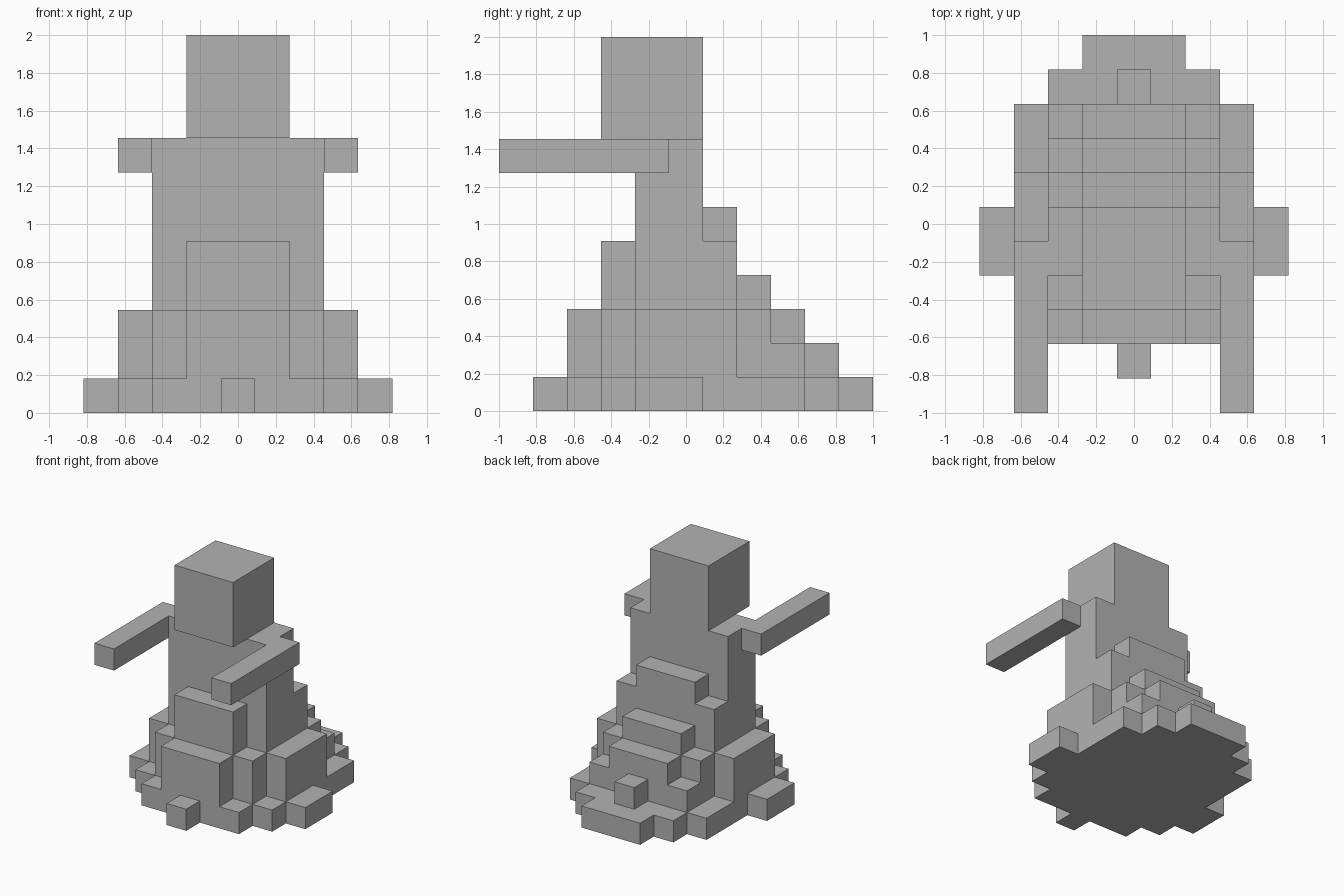
import bpy
import bmesh
from mathutils import Vector

cube = bpy.data.objects.get("Cube")
if cube:
    bpy.data.objects.remove(cube, do_unlink=True)

U = 2 / 11  # edge of one block

grey = bpy.data.materials.new("plain_grey")
grey.use_nodes = True
grey.diffuse_color = (0.45, 0.45, 0.45, 1)
bsdf = next(n for n in grey.node_tree.nodes if n.type == 'BSDF_PRINCIPLED')
bsdf.inputs["Base Color"].default_value = grey.diffuse_color


def block(name, x, y, z):
    """Box from (min, max) ranges counted in blocks."""
    bm = bmesh.new()
    bmesh.ops.create_cube(bm, size=1)
    low, high = (Vector(c) * U for c in zip(x, y, z))
    for v in bm.verts:
        v.co = (low + high) / 2 + v.co * (high - low)
    mesh = bpy.data.meshes.new(name)
    bm.to_mesh(mesh)
    bm.free()
    mesh.materials.append(grey)
    obj = bpy.data.objects.new(name, mesh)
    bpy.context.collection.objects.link(obj)
    return obj


def centred(name, half, y, z):
    return block(name, (-half, half), y, z)


def pair(name, x, y, z):
    block("left_" + name, x, y, z)
    block("right_" + name, (-x[1], -x[0]), y, z)


# Stepped base slab
centred("base_middle", 1.5, (-3.5, 5.5), (0, 1))
pair("base_inner", (1.5, 2.5), (-3.5, 4.5), (0, 1))
pair("base_outer", (2.5, 3.5), (-2.5, 3.5), (0, 1))
pair("base_side", (3.5, 4.5), (-1.5, 0.5), (0, 1))
centred("base_front_tab", 0.5, (-4.5, -3.5), (0, 1))

# Stepped skirt
centred("skirt_middle", 1.5, (-3.5, 3.5), (1, 3))
pair("skirt_inner", (1.5, 2.5), (-2.5, 2.5), (1, 3))
pair("skirt_outer", (2.5, 3.5), (-1.5, 1.5), (1, 3))
pair("skirt_back_corner", (1.5, 2.5), (2.5, 3.5), (1, 2))

# Torso with belly and back steps
centred("torso", 2.5, (-1.5, 0.5), (3, 8))
centred("belly", 1.5, (-2.5, -1.5), (3, 5))
centred("back_lower", 2.5, (0.5, 1.5), (3, 5))
centred("back_upper", 1.5, (0.5, 1.5), (5, 6))
centred("tail_step", 1.5, (1.5, 2.5), (3, 4))
centred("tail_tip", 0.5, (3.5, 4.5), (1, 2))

# Outstretched arms and head
pair("arm", (2.5, 3.5), (-5.5, -0.5), (7, 8))
centred("head", 1.5, (-2.5, 0.5), (8, 11))
